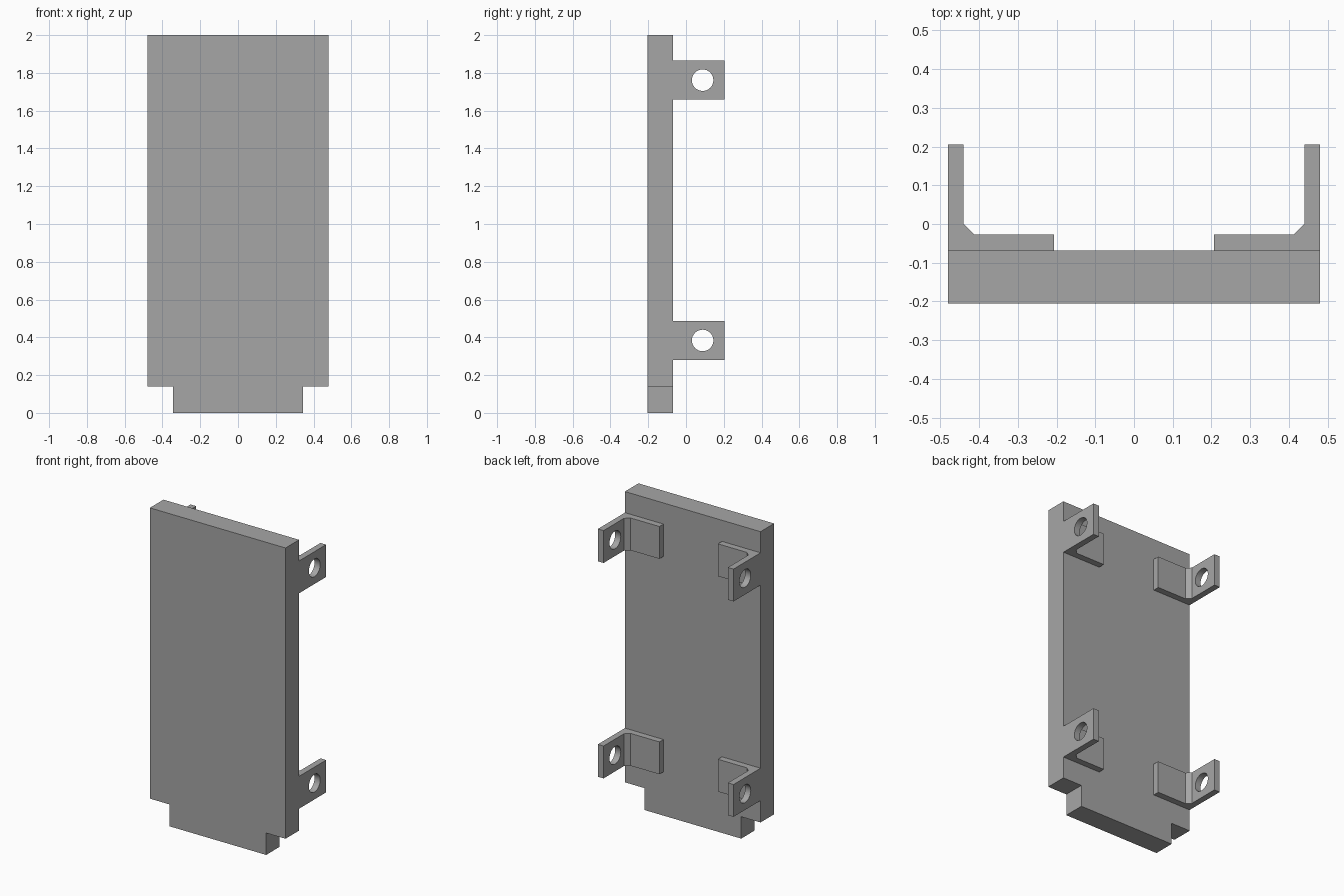
import bpy
import bmesh
from math import radians
from mathutils import Matrix

cube = bpy.data.objects.get("Cube")
if cube:
    bpy.data.objects.remove(cube, do_unlink=True)

# Single grey finish
grey = bpy.data.materials.new("plain_grey")
grey.use_nodes = True
colour = (0.38, 0.38, 0.38, 1)
grey.diffuse_color = colour
grey.node_tree.nodes["Principled BSDF"].inputs["Base Color"].default_value = colour


def finish(name, bm):
    bmesh.ops.recalc_face_normals(bm, faces=bm.faces)
    mesh = bpy.data.meshes.new(name)
    bm.to_mesh(mesh)
    bm.free()
    mesh.materials.append(grey)
    obj = bpy.data.objects.new(name, mesh)
    bpy.context.collection.objects.link(obj)
    return obj


def extrude(name, points, offset):
    """Solid made by extruding a closed outline of 3D points."""
    bm = bmesh.new()
    face = bm.faces.new([bm.verts.new(p) for p in points])
    moved = bmesh.ops.extrude_face_region(bm, geom=[face])["geom"]
    verts = [v for v in moved if isinstance(v, bmesh.types.BMVert)]
    bmesh.ops.translate(bm, verts=verts, vec=offset)
    return finish(name, bm)


HALF, FOOT, STEP = 0.48, 0.343, 0.14
FRONT, BACK, REAR = -0.205, -0.068, 0.205

# Panel with a narrower foot
half_outline = [(FOOT, 0), (FOOT, STEP), (HALF, STEP), (HALF, 2)]
outline = half_outline + [(-x, z) for x, z in reversed(half_outline)]
extrude("panel", [(x, FRONT, z) for x, z in outline], (0, BACK - FRONT, 0))

# Angle brackets with a chamfered inner corner and a bolt hole
profile = [(0.207, BACK), (HALF, BACK), (HALF, REAR), (0.44, REAR),
           (0.44, 0), (0.413, -0.027), (0.207, -0.027)]
BRACKET_HEIGHT = 0.207

for level, base in (("lower", 0.28), ("upper", 1.658)):
    bm = bmesh.new()
    centre = Matrix.Translation((0, 0.088, base + BRACKET_HEIGHT / 2))
    bmesh.ops.create_cone(bm, cap_ends=True, segments=32, radius1=0.057,
                          radius2=0.057, depth=1.2,
                          matrix=centre @ Matrix.Rotation(radians(90), 4, "Y"))
    cutter = finish(level + "_hole_cutter", bm)
    cutter.hide_render = True

    for side, sign in (("left", 1), ("right", -1)):
        bracket = extrude(f"{level}_{side}_bracket",
                          [(sign * x, y, base) for x, y in profile],
                          (0, 0, BRACKET_HEIGHT))
        cut = bracket.modifiers.new("bolt_hole", "BOOLEAN")
        cut.operation = "DIFFERENCE"
        cut.solver = "EXACT"
        cut.object = cutter
        bpy.ops.object.select_all(action="DESELECT")
        bracket.select_set(True)
        bpy.context.view_layer.objects.active = bracket
        bpy.ops.object.modifier_apply(modifier=cut.name)
        bpy.ops.object.shade_smooth_by_angle(angle=radians(30))

    bpy.data.objects.remove(cutter, do_unlink=True)
